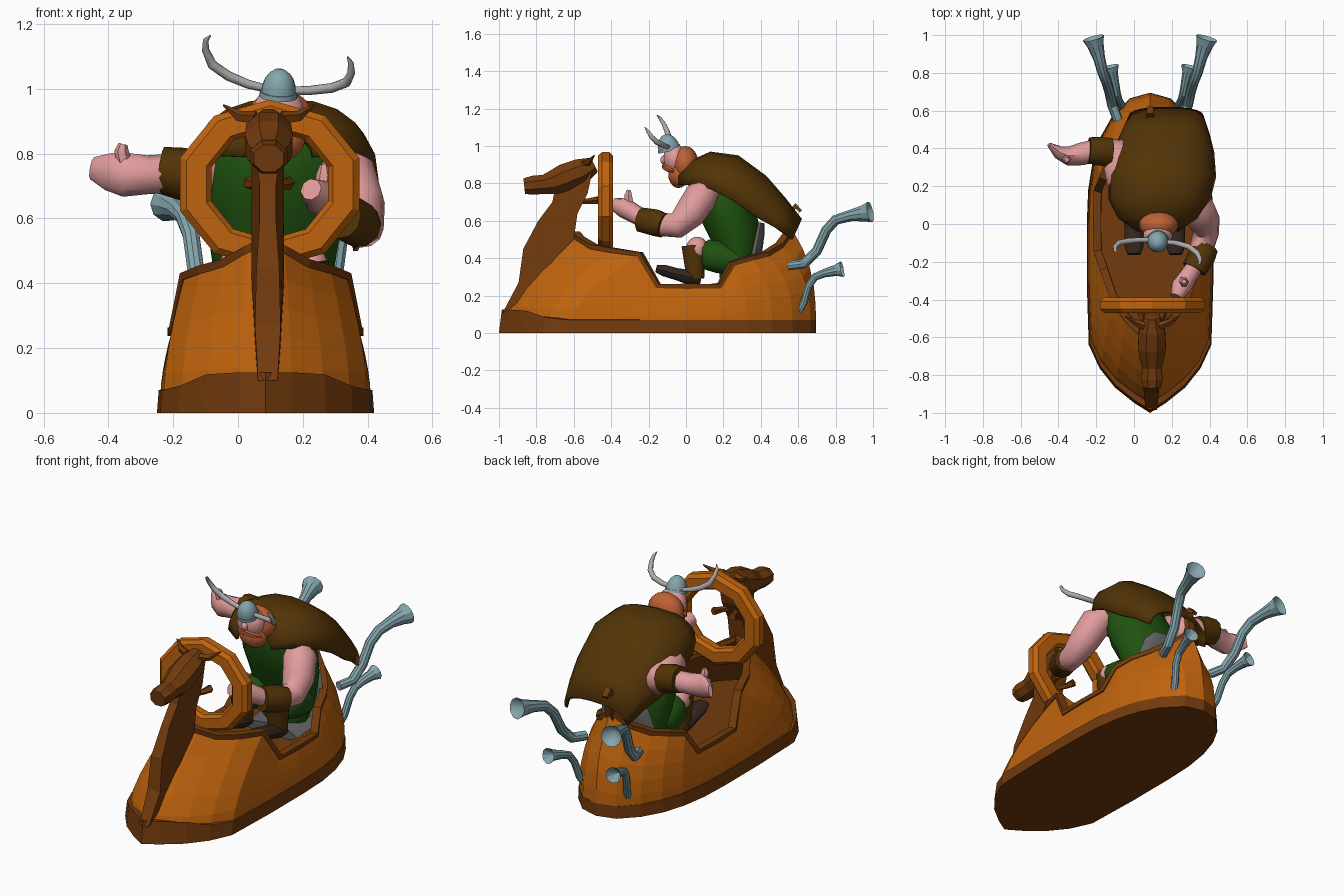
import bpy, bmesh, math
from mathutils import Vector, Matrix, Euler

if "Cube" in bpy.data.objects:
    bpy.data.objects.remove(bpy.data.objects["Cube"])

C = 0.085  # centre line of the boat


def mat(name, r, g, b):
    m = bpy.data.materials.new(name)
    m.diffuse_color = (r, g, b, 1)
    m.use_nodes = True
    m.node_tree.nodes["Principled BSDF"].inputs["Base Color"].default_value = m.diffuse_color
    return m


WOOD = mat("orange wood", 0.52, 0.125, 0.004)
DARK = mat("dark wood", 0.17, 0.043, 0.004)
CLOTH = mat("brown cloth", 0.085, 0.034, 0.002)
GREEN = mat("green cloth", 0.014, 0.085, 0.005)
SKIN = mat("skin", 0.75, 0.33, 0.33)
HAIR = mat("ginger hair", 0.52, 0.12, 0.035)
METAL = mat("blue metal", 0.23, 0.38, 0.42)
HORN = mat("horn grey", 0.42, 0.4, 0.4)
BOOT = mat("boot leather", 0.035, 0.02, 0.013)
SEAT = mat("seat grey", 0.13, 0.13, 0.13)


def finish(name, bm, material, smooth=0):
    bmesh.ops.recalc_face_normals(bm, faces=bm.faces)
    me = bpy.data.meshes.new(name)
    bm.to_mesh(me)
    bm.free()
    ob = bpy.data.objects.new(name, me)
    bpy.context.collection.objects.link(ob)
    me.materials.append(material)
    if smooth:
        bpy.ops.object.select_all(action='DESELECT')
        ob.select_set(True)
        bpy.context.view_layer.objects.active = ob
        bpy.ops.object.shade_smooth_by_angle(angle=math.radians(smooth))
    return ob


def rings(bm, loops, closed=True):
    """Skin a list of point loops with quads."""
    vs = [[bm.verts.new(p) for p in loop] for loop in loops]
    n = len(vs[0])
    for a, b in zip(vs, vs[1:]):
        for i in range(n if closed else n - 1):
            j = (i + 1) % n
            bm.faces.new((a[i], a[j], b[j], b[i]))
    return vs


def tube(name, pts, radii, material, sides=10, smooth=45, dish=0, turn=0.0):
    """Swept tube; a radius may be a (side, height) pair. dish hollows the end."""
    pts = [Vector(p) for p in pts]
    n = len(pts)
    tans = [(pts[min(i + 1, n - 1)] - pts[max(i - 1, 0)]).normalized() for i in range(n)]
    ref = Vector((1, 0, 0)) if abs(tans[0].x) < 0.8 else Vector((0, 0, 1))
    u = (ref - tans[0] * ref.dot(tans[0])).normalized()
    loops = []
    for i, (p, t, r) in enumerate(zip(pts, tans, radii)):
        if i:
            u = (tans[i - 1].rotation_difference(t) @ u)
            u = (u - t * u.dot(t)).normalized()
        w = t.cross(u)
        ra, rb = r if isinstance(r, tuple) else (r, r)
        angs = [turn + 2 * math.pi * k / sides for k in range(sides)]
        loops.append([p + u * ra * math.cos(a) + w * rb * math.sin(a) for a in angs])
    bm = bmesh.new()
    vs = rings(bm, loops)
    bm.faces.new(vs[0])
    if dish:
        c = bm.verts.new(pts[-1] - tans[-1] * dish)
        for k in range(sides):
            bm.faces.new((vs[-1][k], vs[-1][(k + 1) % sides], c))
    else:
        bm.faces.new(vs[-1])
    return finish(name, bm, material, smooth)


def ball(name, loc, size, material, rot=(0, 0, 0), seg=14, half=False):
    bm = bmesh.new()
    bmesh.ops.create_uvsphere(bm, u_segments=seg, v_segments=10, radius=1)
    if half:
        bmesh.ops.bisect_plane(bm, geom=bm.verts[:] + bm.edges[:] + bm.faces[:], plane_co=(0, 0, 0),
                               plane_no=(0, 0, -1), clear_outer=True)
    bm.transform(Matrix.LocRotScale(Vector(loc), Euler(rot), Vector(size)))
    return finish(name, bm, material, 50)


# --- Hull: half outlines from bow to stern, mirrored into closed loops ---
base = [(0, -.97), (.08, -.92), (.18, -.84), (.26, -.74), (.315, -.62), (.325, -.3), (.325, 0),
        (.318, .18), (.295, .33), (.255, .46), (.195, .57), (.105, .665), (0, .695)]
top = [(0, -.6, .53), (.06, -.57, .5), (.13, -.5, .46), (.2, -.39, .44), (.25, -.25, .42),
       (.285, -.15, .25), (.29, 0, .25), (.285, .18, .25), (.255, .25, .37), (.22, .35, .4),
       (.17, .43, .42), (.09, .51, .47), (0, .57, .55)]


def both(half):
    return half + [(-p[0],) + tuple(p[1:]) for p in half[-2:0:-1]]


base, top = both(base), both(top)


def hull_loop(t):
    pts = []
    for b, a in zip(base, top):
        k = t ** (1.6 if b[1] < .2 else 2.6)  # the stern is fuller than the bow
        pts.append(Vector((C + b[0] + (a[0] - b[0]) * k, b[1] + (a[1] - b[1]) * k, .05 + (a[2] - .05) * t)))
    return pts


bm = bmesh.new()
rings(bm, [hull_loop(t) for t in (0, .2, .4, .6, .8, 1)])
hull = finish("hull", bm, WOOD)
hull.data.materials.append(DARK)
s = hull.modifiers.new("thickness", 'SOLIDIFY')
s.thickness, s.offset = 0.018, -1
s.material_offset = s.material_offset_rim = 1

# cockpit floor
bm = bmesh.new()
bm.faces.new([bm.verts.new((C + b[0] * .88, b[1] * .85, .2)) for b in base])
finish("cockpit_floor", bm, DARK)

# dark trim along the cockpit edge
loop = hull_loop(1)
bm = bmesh.new()
trim = []
for i, p in enumerate(loop):
    out = Vector((p.x - C, p.y * .5, 0)).normalized()
    t = (loop[(i + 1) % len(loop)] - loop[i - 1]).normalized()
    up = out.cross(t).normalized()
    up = up if up.z > 0 else -up
    trim.append([p + out * a + up * b for a, b in ((.012, -.012), (.012, .014), (-.03, .014), (-.03, -.012))])
rings(bm, trim + [trim[0]])
bmesh.ops.remove_doubles(bm, verts=bm.verts, dist=1e-5)
finish("cockpit_trim", bm, DARK)

# base plinth, rising at the bow
bm = bmesh.new()


def plinth_loop(sc, z=None):
    return [(C + b[0] * sc, b[1] * (sc if b[1] < 0 else 1),
             z if z is not None else .07 + min(.055, max(0, -.7 - b[1]) * .35)) for b in base]


vs = rings(bm, [plinth_loop(1.031, 0), plinth_loop(1.015)])
for v in vs:
    bm.faces.new(v)
finish("base_plinth", bm, DARK)

# --- Figurehead: stem and neck (y, z, half width) ---
neck = [(-.985, .1, .03), (-.895, .27, .04), (-.87, .45, .035), (-.79, .6, .025), (-.715, .7, .025),
        (-.69, .82, .04), (-.55, .9, .05), (-.5, .87, .05), (-.525, .75, .05), (-.58, .64, .05),
        (-.6, .5, .05), (-.7, .4, .05), (-.85, .2, .04)]
bm = bmesh.new()
vs = rings(bm, [[(C + 0.007 + sg * w, y, z) for y, z, w in neck] for sg in (-1, 1)])
for v in vs:
    bm.faces.new(v)
finish("figurehead_neck", bm, DARK)
X = C + .01
tube("figurehead_head", [(X, -.49, .9), (X, -.56, .865), (X, -.65, .83), (X, -.71, .805), (X, -.76, .795),
                         (X, -.82, .79), (X, -.865, .785)],
     [(.045, .045), (.075, .075), (.08, .08), (.07, .07), (.055, .055), (.062, .055), (.05, .045)],
     DARK, 8, 0, turn=math.pi / 8)
for sg, nm in ((-1, "left"), (1, "right")):
    tube(nm + "_figurehead_ear", [(X + sg * .04, -.54, .91), (X + sg * .09, -.52, .915), (X + sg * .14, -.49, .95)],
         [.022, .018, .003], DARK, 5, 0)
    tube(nm + "_wheel_bracket", [(X + sg * .02, -.56, .705), (X + sg * .045, -.52, .705), (X + sg * .06, -.47, .71)],
         [.016, .016, .022], DARK, 5, 0)

# curled tail at the stern
tube("stern_tail", [(C, .55, .5), (C, .575, .58), (C, .565, .65), (C, .585, .68), (C, .615, .65)],
     [(.03, .03), (.028, .025), (.028, .022), (.028, .02), (.022, .012)], DARK, 4, 0, turn=math.pi / 4)

# --- Ten-sided steering wheel ---
bm = bmesh.new()
wheel = []
for k in range(10):
    a = math.radians(18 + 36 * k)
    wheel.append([(.098 + r * 1.08 * math.cos(a), y, .705 + r * .97 * math.sin(a)) for r, y in
                  ((.27, -.45), (.27, -.41), (.25, -.39), (.19, -.39), (.175, -.41), (.175, -.45), (.19, -.47), (.25, -.47))])
rings(bm, wheel + [wheel[0]])
bmesh.ops.remove_doubles(bm, verts=bm.verts, dist=1e-5)
finish("steering_wheel", bm, WOOD)

# --- Exhaust horns: upper and lower pair (offset, y, z, radius) ---
upper = [(.17, .55, .36, .026), (.2, .63, .37, .027), (.215, .7, .44, .027), (.23, .75, .55, .027),
         (.25, .8, .605, .028), (.27, .88, .628, .032), (.29, .95, .64, .045), (.3, .985, .647, .058)]
lower = [(.13, .59, .09, .02), (.15, .63, .16, .02), (.165, .655, .25, .02), (.175, .69, .3, .021),
         (.185, .74, .32, .023), (.2, .8, .335, .03), (.207, .835, .342, .043)]
for sg, nm in ((-1, "left"), (1, "right")):
    for lvl, path in (("upper", upper), ("lower", lower)):
        tube(f"{nm}_{lvl}_exhaust", [(C + sg * p[0], p[1], p[2]) for p in path], [p[3] for p in path],
             METAL, 10, 30, dish=.07)

# --- Seat ---
tube("seat_back", [(.11, .34, .22), (.11, .37, .42), (.11, .39, .53), (.11, .4, .59)],
     [(.17, .035), (.17, .035), (.14, .03), (.08, .02)], SEAT, 12)
tube("seat_cushion", [(.11, .14, .225), (.11, .36, .24)], [(.17, .04)] * 2, SEAT, 8, 0)

# --- Driver: torso and legs ---
tube("torso", [(.11, .27, .26), (.11, .28, .4), (.11, .265, .53), (.12, .215, .66), (.125, .15, .8), (.13, .1, .89)],
     [(.13, .09), (.18, .11), (.2, .14), (.215, .15), (.2, .13), (.09, .07)], GREEN, 14, 60)
for x, nm in ((.0, "left"), (.22, "right")):
    tube(nm + "_trouser", [(x, .27, .38), (x, .18, .405), (x, .11, .42), (x, .085, .42)], [.08, .09, .085, .06], GREEN)
    ball(nm + "_knee", (x, .06, .45), (.06, .06, .065), SKIN)
    tube(nm + "_sock", [(x, .035, .47), (x, .045, .38), (x, .05, .29)], [.062, .058, .05], CLOTH)
    tube(nm + "_boot", [(x, .08, .285), (x, .03, .295), (x, -.05, .315), (x, -.12, .335), (x, -.16, .345)],
         [(.045, .03), (.052, .042), (.05, .034), (.05, .032), (.035, .02)], BOOT)

# --- Cape: squarish arched cross sections (centre x, y, z, half width, edge drop, forward slant) ---
bm = bmesh.new()
rows = [(.125, -.04, .86, .11, .07, .0), (.125, .03, .925, .21, .13, .0), (.135, .13, .97, .27, .2, .0),
        (.15, .28, .95, .285, .24, .03), (.155, .43, .84, .27, .22, .05), (.165, .53, .725, .235, .16, .05),
        (.17, .62, .61, .2, .11, .05)]
cape = []
for cx, y, z, w, d, f in rows:
    row = []
    for k in range(11):
        a = math.radians(-90 + 18 * k)
        sx = math.copysign(abs(math.sin(a)) ** .85, a)
        dz = 1 - max(math.cos(a), 0) ** .85
        row.append((cx + w * sx, y - f * dz, z - d * dz))
    cape.append(row)
rings(bm, cape, closed=False)
ob = finish("cape", bm, CLOTH, 60)
ob.modifiers.new("thickness", 'SOLIDIFY').thickness = .015

# --- Arms, cuffs and hands ---
tube("right_arm", [(.3, .13, .77), (.34, .08, .73), (.37, .02, .64), (.38, -.05, .575), (.355, -.14, .58), (.33, -.2, .6)],
     [.06, .09, .085, .07, .062, .05], SKIN, 12, 60)
tube("right_cuff", [(.38, -.12, .575), (.36, -.165, .59), (.32, -.24, .605)], [.068, .074, .068], CLOTH, 10, 60)
tube("right_hand", [(.33, -.21, .6), (.29, -.27, .635), (.25, -.33, .67), (.225, -.385, .69)],
     [.045, .05, .055, .035], SKIN, 8, 50)
tube("right_thumb", [(.26, -.3, .68), (.265, -.31, .735), (.265, -.305, .765)], [.025, .024, .012], SKIN, 6)
tube("left_arm", [(-.02, .17, .78), (-.05, .23, .75), (-.07, .32, .71), (-.1, .38, .71), (-.18, .385, .735)],
     [.06, .095, .095, .08, .06], SKIN, 12, 60)
tube("left_cuff", [(-.13, .38, .725), (-.18, .385, .74), (-.24, .39, .75)], [.08, .08, .072], CLOTH, 10, 60)
tube("left_hand", [(-.2, .39, .74), (-.28, .37, .735), (-.35, .36, .735), (-.4, .38, .745), (-.45, .42, .755)],
     [.06, .06, (.068, .05), (.058, .035), (.035, .012)], SKIN, 8, 50)
tube("left_thumb", [(-.35, .35, .77), (-.36, .34, .81), (-.355, .34, .83)], [.024, .022, .014], SKIN, 6)

# --- Head ---
ball("face", (.125, -.06, .93), (.08, .062, .08), SKIN)
ball("nose", (.125, -.115, .925), (.02, .022, .025), SKIN, seg=8)
ball("hair", (.13, -.005, .905), (.105, .072, .095), HAIR)
ball("beard", (.125, -.04, .85), (.085, .055, .075), HAIR)
tube("moustache", [(.05, -.07, .865), (.09, -.1, .88), (.125, -.11, .89), (.16, -.1, .88), (.2, -.07, .865)],
     [.008, .018, .02, .018, .008], HAIR, 6)
ball("helmet", (.125, -.09, .985), (.055, .058, .08), METAL, (.3, .06, 0), half=True)
bm = bmesh.new()
bmesh.ops.create_cone(bm, cap_ends=True, segments=14, radius1=.06, radius2=.058, depth=.016)
bm.transform(Matrix.LocRotScale(Vector((.125, -.09, .985)), Euler((.3, .06, 0)), Vector((1, 1.05, 1))))
finish("helmet_band", bm, METAL, 30)
tube("left_helmet_horn", [(.09, -.085, 1.0), (.03, -.085, 1.015), (-.03, -.09, 1.04), (-.08, -.1, 1.075),
                          (-.1, -.12, 1.12), (-.1, -.14, 1.15), (-.085, -.155, 1.165)],
     [.012, .014, .015, .015, .012, .009, .002], HORN, 8, 60)
tube("right_helmet_horn", [(.16, -.095, .995), (.22, -.1, .995), (.29, -.12, 1.003), (.335, -.155, 1.02),
                           (.35, -.185, 1.05), (.348, -.205, 1.08), (.338, -.22, 1.1)],
     [.012, .014, .015, .015, .012, .009, .002], HORN, 8, 60)
